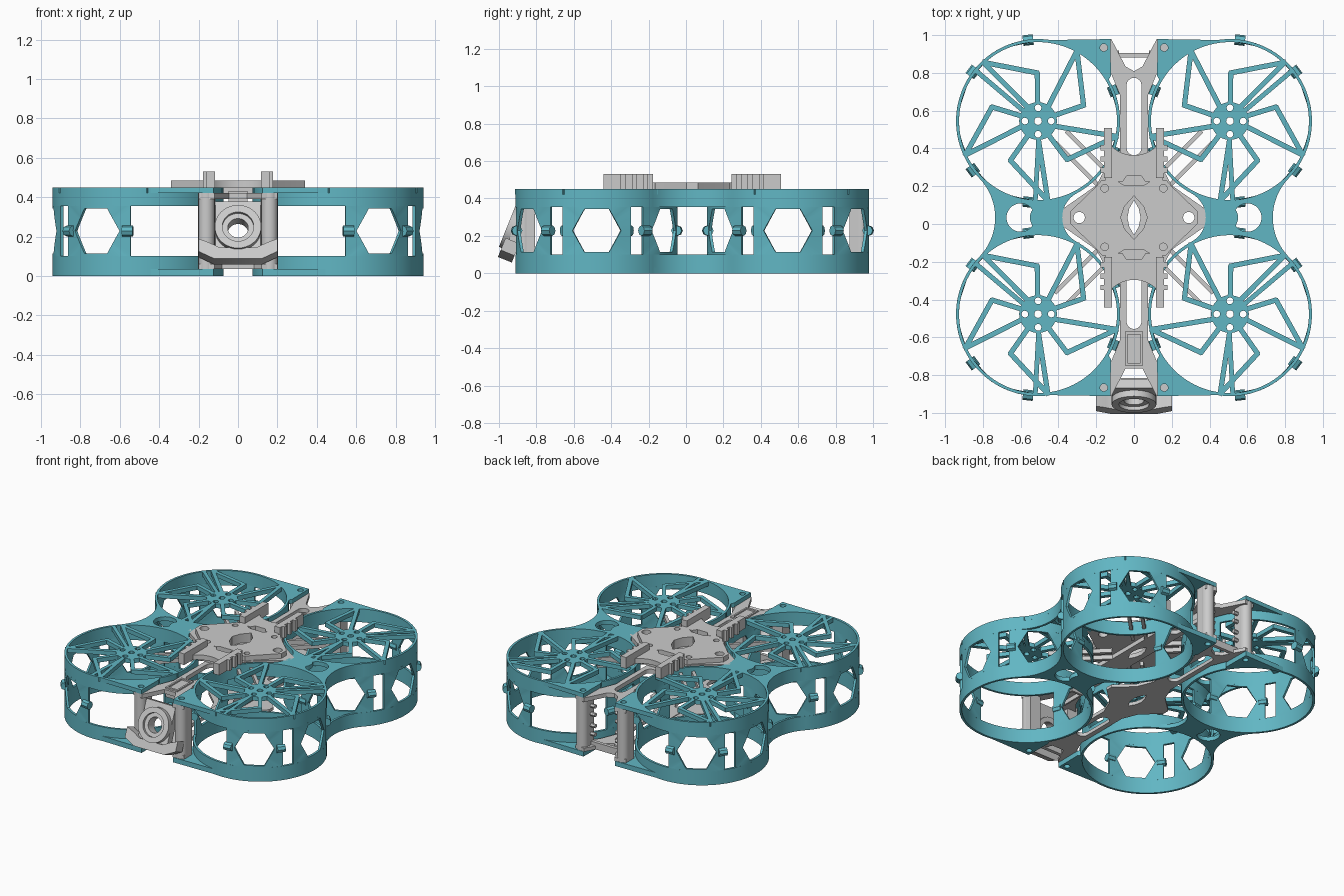
import bpy, bmesh, math
from math import sin, cos, pi, radians as rad
from mathutils import Matrix, Vector

if "Cube" in bpy.data.objects:
    bpy.data.objects.remove(bpy.data.objects["Cube"])

YC = 0.034                      # mirror line between front and rear ducts
RX, RY, R, RI = 0.508, 0.511, 0.434, 0.418
teal = bpy.data.materials.new("teal")
teal.diffuse_color = (0.12, 0.47, 0.55, 1)
teal.use_nodes = True
teal.node_tree.nodes["Principled BSDF"].inputs["Base Color"].default_value = teal.diffuse_color
QUADS = [(sx, sy) for sx in (-1, 1) for sy in (-1, 1)]
SIDE = {-1: "left", 1: "right"}
END = {-1: "front", 1: "rear"}

def finish(name, bm, mat=None, M=None):
    bmesh.ops.remove_doubles(bm, verts=bm.verts, dist=1e-5)
    bmesh.ops.recalc_face_normals(bm, faces=bm.faces)
    me = bpy.data.meshes.new(name)
    bm.to_mesh(me)
    bm.free()
    ob = bpy.data.objects.new(name, me)
    bpy.context.collection.objects.link(ob)
    if mat:
        me.materials.append(mat)
    if M:
        ob.matrix_world = M
    return ob

def arc(cx, cy, r, a, b, n=16):
    return [(cx + r * cos(rad(a + (b - a) * i / n)), cy + r * sin(rad(a + (b - a) * i / n))) for i in range(n + 1)]

def circ(cx, cy, r, n=24):
    return arc(cx, cy, r, 0, 360, n)[:-1]

def slot(y0, y1, h):
    return arc(0, y1 - h, h, 0, 180, 8) + arc(0, y0 + h, h, 180, 360, 8)

def flip(pts, sx, sy):
    return [(x * sx, YC + y * sy) for x, y in pts]

def plate(name, loops, z0, z1, mat=None, M=None):
    """Extruded outline; the loops after the first are holes."""
    cu = bpy.data.curves.new(name, 'CURVE')
    cu.dimensions, cu.fill_mode, cu.extrude = '2D', 'BOTH', (z1 - z0) / 2
    for pts in loops:
        s = cu.splines.new('POLY')
        s.points.add(len(pts) - 1)
        for p, c in zip(s.points, pts):
            p.co = (c[0], c[1], 0, 1)
        s.use_cyclic_u = True
    tmp = bpy.data.objects.new("tmp", cu)
    bpy.context.collection.objects.link(tmp)
    me = bpy.data.meshes.new_from_object(tmp.evaluated_get(bpy.context.evaluated_depsgraph_get()))
    bm = bmesh.new()
    bm.from_mesh(me)
    bpy.data.objects.remove(tmp)
    bpy.data.meshes.remove(me)
    bmesh.ops.translate(bm, vec=(0, 0, (z0 + z1) / 2), verts=bm.verts)
    return finish(name, bm, mat, M)

def box(bm, x0, x1, y0, y1, z0, z1):
    M = Matrix.Translation(((x0 + x1) / 2, (y0 + y1) / 2, (z0 + z1) / 2)) @ Matrix.Diagonal((abs(x1 - x0), y1 - y0, z1 - z0, 1))
    bmesh.ops.create_cube(bm, size=1, matrix=M)

def bar(bm, p, q, w, z0, z1):
    d = Vector(q) - Vector(p)
    M = (Matrix.Translation(((p[0] + q[0]) / 2, (p[1] + q[1]) / 2, (z0 + z1) / 2))
         @ Matrix.Rotation(math.atan2(d.y, d.x), 4, 'Z') @ Matrix.Diagonal((d.length + w * .5, w, z1 - z0, 1)))
    bmesh.ops.create_cube(bm, size=1, matrix=M)

def rod(bm, M, r, h, n=20):
    bmesh.ops.create_cone(bm, cap_ends=True, segments=n, radius1=r, radius2=r, depth=h, matrix=M)

def skin(bm, rings, closed=True):
    vs = [[bm.verts.new(c) for c in ring] for ring in rings]
    n = len(vs[0])
    for a, b in zip(vs, vs[1:] + vs[:1]):
        for i in range(n if closed else n - 1):
            bm.faces.new((a[i], a[(i + 1) % n], b[(i + 1) % n], b[i]))

def tube(bm, cx, cy, ro, ri, z0, z1, n=96):
    skin(bm, [[(x, y, z) for x, y in circ(cx, cy, r, n)] for r, z in ((ro, z0), (ro, z1), (ri, z1), (ri, z0))])

def hex_panel(bm, cx, cy, mid):
    """Curved wall panel with a hexagonal window."""
    hw, hh, ap = 0.19, 0.133, 0.115
    c = math.atan2(hh, hw)
    angs = sorted([i * pi / 24 for i in range(48)] + [c, pi - c, pi + c, 2 * pi - c])
    def at(t, hexa, r):
        if hexa:
            d = ap / cos(t % (pi / 3) - pi / 6)
        else:
            d = min(hw / max(abs(cos(t)), 1e-6), hh / max(abs(sin(t)), 1e-6))
        a = rad(mid) + d * cos(t) / R
        return (cx + r * cos(a), cy + r * sin(a), 0.228 + d * sin(t))
    skin(bm, [[at(t, h, r) for t in angs] for h, r in ((0, R), (1, R), (1, RI), (0, RI))])

# Ducts: two bands, window panels and clips
for sx, sy in QUADS:
    tag = SIDE[sx] + "_" + END[sy]
    cx, cy = sx * RX, YC + sy * RY
    bm = bmesh.new()
    tube(bm, cx, cy, R, RI, 0, 0.1)
    tube(bm, cx, cy, R, RI, 0.355, 0.45)
    flipx = lambda a: a if sx > 0 else 180 - a
    for a in (0, 60, -60, 180):
        hex_panel(bm, cx, cy, flipx(a))
    finish("duct_" + tag, bm, teal)
    bm = bmesh.new()
    for a in (37, 83, -37, -83, 158, 202):
        t = rad(flipx(a))
        M = (Matrix.Translation((cx + 0.432 * cos(t), cy + 0.432 * sin(t), 0.228))
             @ Matrix.Rotation(t, 4, 'Z') @ Matrix.Rotation(pi / 2, 4, 'X'))
        rod(bm, M, 0.028, 0.055, 8)
    finish("duct_clips_" + tag, bm, teal)

    # Motor hub and pinwheel spokes
    holes = [circ(cx, cy, 0.02, 12)] + [circ(cx + .07 * cos(i * pi / 2), cy + .07 * sin(i * pi / 2), 0.018, 12) for i in range(4)]
    plate("motor_hub_" + tag, [circ(cx, cy, 0.1, 32)] + holes, 0.42, 0.45, teal)
    bm = bmesh.new()
    pol = lambda r, a: (cx - sx * r * cos(rad(a)), cy + r * sin(rad(a)))
    for i in range(5):
        a = 163 + 72 * i
        bar(bm, pol(.095, a), pol(.255, a), .027, .42, .45)
        bar(bm, pol(.255, a), pol(.425, a + 42), .027, .42, .45)
        bar(bm, pol(.095, a - 36), pol(.425, a - 30), .027, .42, .45)
    for a in (145, 272):
        bar(bm, pol(.095, a), pol(.425, a - 4), .025, .42, .45)
    finish("spokes_" + tag, bm, teal)

    # Corner gussets, top and bottom
    out = [(0.125, 0.945), (0.122, 0.75)] + arc(RX, RY, 0.428, 150, 90)
    for lev, z0, z1 in (("bottom", 0, .035), ("top", .42, .45)):
        plate(f"corner_gusset_{lev}_{tag}", [flip(out, sx, sy), flip(circ(.16, .9, .02, 16), sx, sy)], z0, z1, teal)

    # Standoff posts
    bm = bmesh.new()
    px, py = sx * .16, YC + sy * .9
    rod(bm, Matrix.Translation((px, py, .2275)), .042, .385)
    box(bm, sx * .115, sx * .2, *sorted((py - sy * .06, py)), .035, .42)
    for z in (.14, .2, .28, .34):
        if sy > 0:
            rod(bm, Matrix.Translation((sx * .12, py - .03, z)) @ Matrix.Rotation(pi / 2, 4, 'Y'), .014, .08, 12)
    finish("post_" + tag, bm)

# Side bridges joining front and rear ducts
for sx in (-1, 1):
    t1, t2 = 44.1, math.degrees(math.atan2(.511, -.274))
    outer = arc(1.035, 0, .30, 180 + t1, 180 - t1)
    inner = arc(.234, 0, .146, 180 - t2, t2 - 180)
    inner = inner if inner[0][1] > 0 else inner[::-1]
    outline = outer + arc(RX, RY, .43, -t1, -t2) + inner + arc(RX, -RY, .43, t2, t1)
    for lev, z0, z1, w0, w1 in (("bottom", 0, .03, 0, .1), ("top", .42, .45, .355, .45)):
        nm = lev + "_" + SIDE[sx]
        plate("bridge_" + nm, [flip(outline, sx, 1), flip(circ(.6, 0, .075, 32), sx, 1)], z0, z1, teal)
        plate("bridge_boss_" + nm, [flip(circ(.476, 0, .075, 32), sx, 1), flip(circ(.476, 0, .02, 16), sx, 1)], z0, z1, teal)
        bm = bmesh.new()
        skin(bm, [[(x, y, z) for x, y in flip(arc(1.035, 0, r, 180 + t1, 180 - t1, 24), sx, 1)]
                  for r, z in ((.30, w0), (.30, w1), (.316, w1), (.316, w0))], False)
        finish("bridge_wall_" + nm, bm, teal)

# Spine plates with forked ends
half = [(.12, -.945), (.2, -.93), (.2, -.86), (.12, -.76), (.075, -.65), (.075, .65), (.12, .76), (.2, .86), (.2, .93), (.12, .945), (.045, .8)]
spine = [(0, -.8), (.045, -.8)] + half + [(0, .775)]
spine += [(-x, y) for x, y in reversed(spine[1:-1])]
sl = [flip(slot(a, b, .04), 1, 1) for a, b in ((.33, .74), (-.59, -.3))]
dia = [(.40, -.03), (.40, .03), (.2, .17), (.13, .3), (-.13, .3), (-.2, .17), (-.40, .03), (-.40, -.03), (-.2, -.17), (-.13, -.3), (.13, -.3), (.2, -.17)]
hole = [(.07, .0), (.05, .06), (0, .115), (-.05, .06), (-.07, 0), (-.05, -.06), (0, -.115), (.05, -.06)]
for lev, z0, z1 in (("bottom", .035, .06), ("top", .39, .42)):
    plate("spine_" + lev, [flip(spine, 1, 1)] + sl + [flip(hole, .5, .8)], z0, z1)
side_holes = [circ(s * .29, YC, .03, 20) for s in (-1, 1)]
plate("lower_diamond", [flip(dia, 1, 1), flip(hole, 1, 1)] + side_holes, .42, .45)
plate("bottom_diamond", [flip([(x * .6, y * .8) for x, y in dia], 1, 1), flip(hole, 1, 1)], .035, .055)

# Diagonal arms under the duct caps
bm = bmesh.new()
for sx, sy in QUADS:
    for o in (-.03, .03):
        bar(bm, *flip([(.10 + o, .14 - o), (.385 + o, .425 - o)], sx, sy), .022, .39, .42)
finish("diagonal_arms", bm)

# Centre top plate, end webs and ribbed rails
top = [(.34, -.03), (.34, .03), (.2, .165), (.17, .2), (.1, .2), (.05, .17)]
top = top + [(-x, y) for x, y in reversed(top)]
top = top[:6] + top[6:10] + [(-.34, .03), (-.34, -.03)] + [(-x, -y) for x, y in top[2:6]] + [(x, -y) for x, y in reversed(top[2:6])]
screws = [circ(sx * .155, YC + sy * .155, .02, 16) for sx, sy in QUADS]
plate("centre_plate", [flip(top, 1, 1), flip(hole, 1, 1)] + side_holes + screws, .45, .485)
for sy in (-1, 1):
    web = [(-.15, .19), (-.06, .19), (-.04, .22), (.04, .22), (.06, .19), (.15, .19), (.15, .4)] + arc(0, .5, .17, -35, -145)+ [(-.15, .4)]
    plate("end_web_" + END[sy], [flip(web, 1, sy)], .45, .485)
    for sx in (-1, 1):
        bm = bmesh.new()
        box(bm, sx * .117, sx * .16, *sorted((YC + sy * .21, YC + sy * .475)), .45, .53)
        for y in (.25, .31, .37):
            box(bm, sx * .155, sx * .178, YC + sy * y - .014, YC + sy * y + .014, .45, .53)
        finish(f"rail_{SIDE[sx]}_{END[sy]}", bm)

# Tilted camera mount (local y is up the camera face)
M = Matrix.Translation((0, -.905, .23)) @ Matrix.Rotation(rad(68), 4, 'X')
face = [(-.115, -.1), (-.07, -.155), (.07, -.155), (.115, -.1), (.115, .15), (-.115, .15)]
plate("camera_plate", [face, circ(0, 0, .07)], -.03, .02, None, M)
cradle = [(-.2, -.06), (-.2, -.13), (-.12, -.17), (.12, -.17), (.2, -.13), (.2, -.06), (.15, -.08), (.09, -.11), (-.09, -.11), (-.15, -.08)]
plate("camera_cradle", [cradle], -.04, .04, None, M)
bm = bmesh.new()
tube(bm, 0, 0, .118, .08, .0, .055, 40)
tube(bm, 0, 0, .085, .052, -.04, .035, 40)
finish("camera_lens_ring", bm, None, M)

# Small frame behind the camera and low rear cross strip
plate("cable_frame", [[(-.047, -.75), (.047, -.75), (.047, -.57), (-.047, -.57)],
                      [(-.035, -.735), (.035, -.735), (.035, -.585), (-.035, -.585)]], .36, .43)
bm = bmesh.new()
for sy in (-1, 1):
    box(bm, -.16, .16, YC + sy * .86 - .012, YC + sy * .86 + .012, .035, .085)
finish("cross_strips", bm)

# Smooth the curved walls, keep the edges
for ob in bpy.context.scene.objects:
    ob.select_set(True)
    bpy.context.view_layer.objects.active = ob
bpy.ops.object.shade_smooth_by_angle(angle=rad(30))
